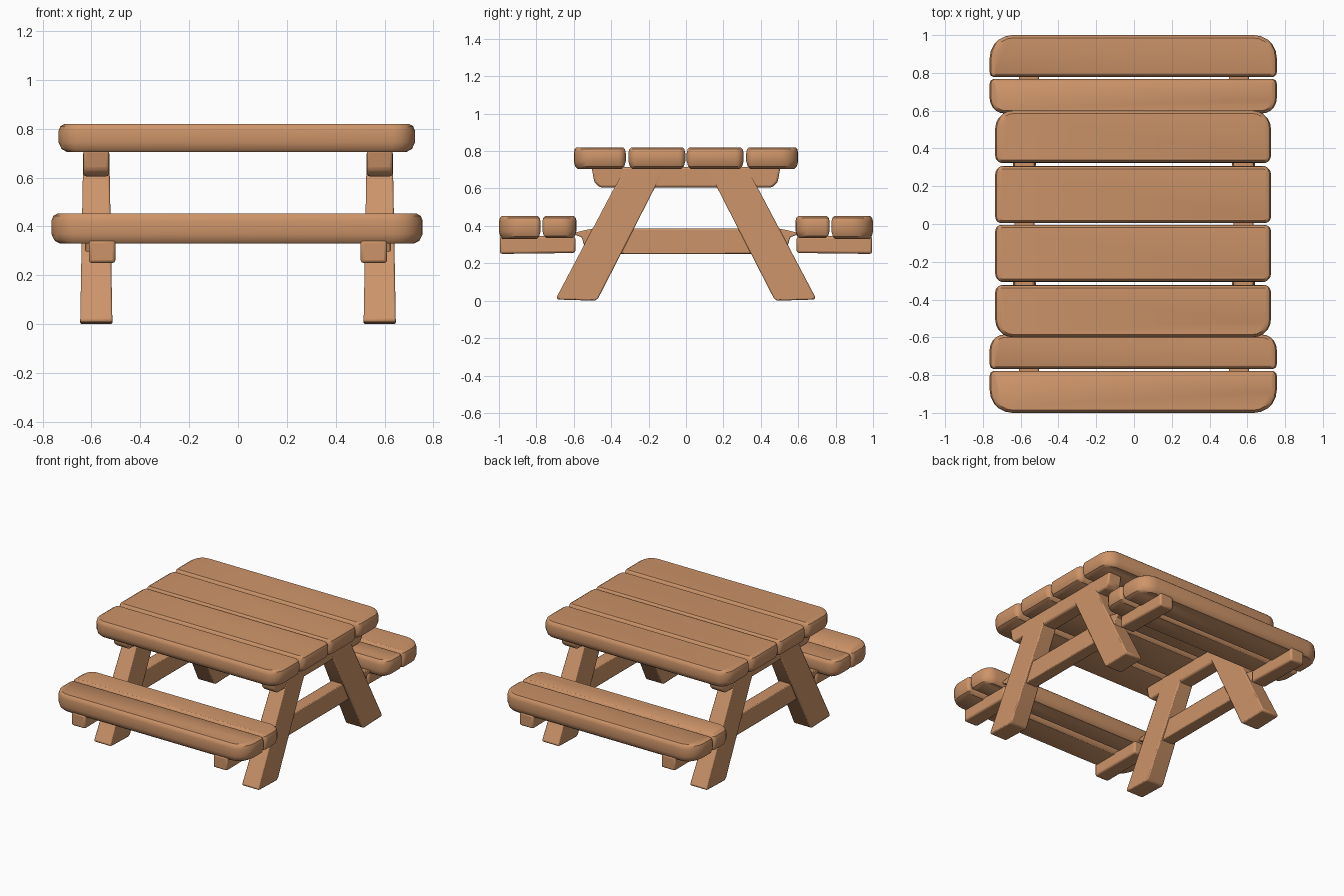
import bpy, bmesh, math

cube = bpy.data.objects.get("Cube")
if cube:
    bpy.data.objects.remove(cube, do_unlink=True)

wood = bpy.data.materials.new("warm_wood")
wood.use_nodes = True
COLOR = (0.61, 0.296, 0.141, 1)
wood.diffuse_color = COLOR
wood.node_tree.nodes["Principled BSDF"].inputs["Base Color"].default_value = COLOR


def finish(name, bm, bevel=0):
    bmesh.ops.recalc_face_normals(bm, faces=bm.faces)
    mesh = bpy.data.meshes.new(name)
    bm.to_mesh(mesh)
    bm.free()
    mesh.materials.append(wood)
    obj = bpy.data.objects.new(name, mesh)
    bpy.context.collection.objects.link(obj)
    if bevel:
        mod = obj.modifiers.new("Worn edges", 'BEVEL')
        mod.width, mod.segments = bevel, 2
        mod.limit_method, mod.angle_limit = 'ANGLE', math.radians(30)
    bpy.ops.object.select_all(action='DESELECT')
    obj.select_set(True)
    bpy.context.view_layer.objects.active = obj
    bpy.ops.object.shade_smooth_by_angle(angle=math.radians(35))
    return obj


def outline(hx, y0, y1, r0, r1):
    """Rounded rectangle; r0 rounds the corners at y0, r1 those at y1."""
    points = []
    corners = ((1, y1, r1, 0), (-1, y1, r1, 90), (-1, y0, r0, 180), (1, y0, r0, 270))
    for sx, y, r, start in corners:
        cy = y - r if y == y1 else y + r
        for i in range(6):
            a = math.radians(start + 18 * i)
            points.append((sx * (hx - r) + r * math.cos(a), cy + r * math.sin(a)))
    return points


def plank(name, hx, y0, y1, z0, z1, r0, r1, cx):
    """Board with worn, rounded top and bottom rims."""
    bm = bmesh.new()
    levels = ((z0, 0.035), (z0 + 0.012, 0.013), (z0 + 0.04, 0),
              (z1 - 0.03, 0), (z1 - 0.01, 0.008), (z1, 0.026))
    rings = []
    for z, inset in levels:
        side = inset * 0.6
        pts = outline(hx - inset, y0 + side, y1 - side,
                      max(r0 - inset, 0.008), max(r1 - inset, 0.008))
        rings.append([bm.verts.new((x + cx, y, z)) for x, y in pts])
    n = len(rings[0])
    for low, high in zip(rings, rings[1:]):
        for i in range(n):
            j = (i + 1) % n
            bm.faces.new((low[i], low[j], high[j], high[i]))
    bm.faces.new(rings[0])
    bm.faces.new(rings[-1])
    finish(name, bm)


def timber(name, profile, x, half, bevel=0.012, taper=0):
    """Extrude a side profile across x, thinning it towards the top."""
    bm = bmesh.new()
    sides = [[bm.verts.new((x + s * (half - taper * z), y, z)) for y, z in profile]
             for s in (-1, 1)]
    n = len(profile)
    for i in range(n):
        j = (i + 1) % n
        bm.faces.new((sides[0][i], sides[0][j], sides[1][j], sides[1][i]))
    bm.faces.new(sides[0])
    bm.faces.new(sides[1])
    finish(name, bm, bevel)


def mirrored(half_profile):
    return half_profile + [(-y, z) for y, z in reversed(half_profile)]


# Boards of the table top and the two benches
for side, label in ((-1, "front"), (1, "back")):
    boards = (("top_inner_board", 0.73, 0.004, 0.308, 0.705, 0.82, 0.035, 0.045, -0.005),
              ("top_outer_board", 0.73, 0.322, 0.6, 0.705, 0.82, 0.04, 0.095, -0.005),
              ("bench_inner_board", 0.76, 0.585, 0.768, 0.335, 0.453, 0.08, 0.025, -0.004),
              ("bench_outer_board", 0.76, 0.778, 1.0, 0.33, 0.453, 0.025, 0.12, -0.004))
    for name, hx, y0, y1, z0, z1, r0, r1, cx in boards:
        if side < 0:
            y0, y1, r0, r1 = -y1, -y0, r1, r0
        plank(f"{label}_{name}", hx, y0, y1, z0, z1, r0, r1, cx)

# Two matching end frames
for sx, end in ((-1, "right"), (1, "left")):
    x = sx * 0.58
    timber(f"{end}_top_beam",
           mirrored([(0.46, 0.605), (0.49, 0.632), (0.505, 0.715)]), x, 0.053)
    timber(f"{end}_cross_beam",
           mirrored([(0.53, 0.25), (0.558, 0.34), (0.59, 0.35), (0.59, 0.365),
                     (0.55, 0.375), (0.5, 0.385)]), x, 0.045, 0.006)
    for sy, label in ((-1, "front"), (1, "back")):
        leg = [(0.47, 0.012), (0.487, 0), (0.685, 0.006), (0.692, 0.018),
               (0.33, 0.705), (0.115, 0.705)]
        timber(f"{end}_{label}_leg", [(sy * y, z) for y, z in leg],
               x, 0.066, taper=0.018)
        support = [(0.592, 0.255), (0.995, 0.25), (0.995, 0.345), (0.592, 0.345)]
        timber(f"{end}_{label}_bench_support", [(sy * y, z) for y, z in support],
               sx * 0.556, 0.054)
